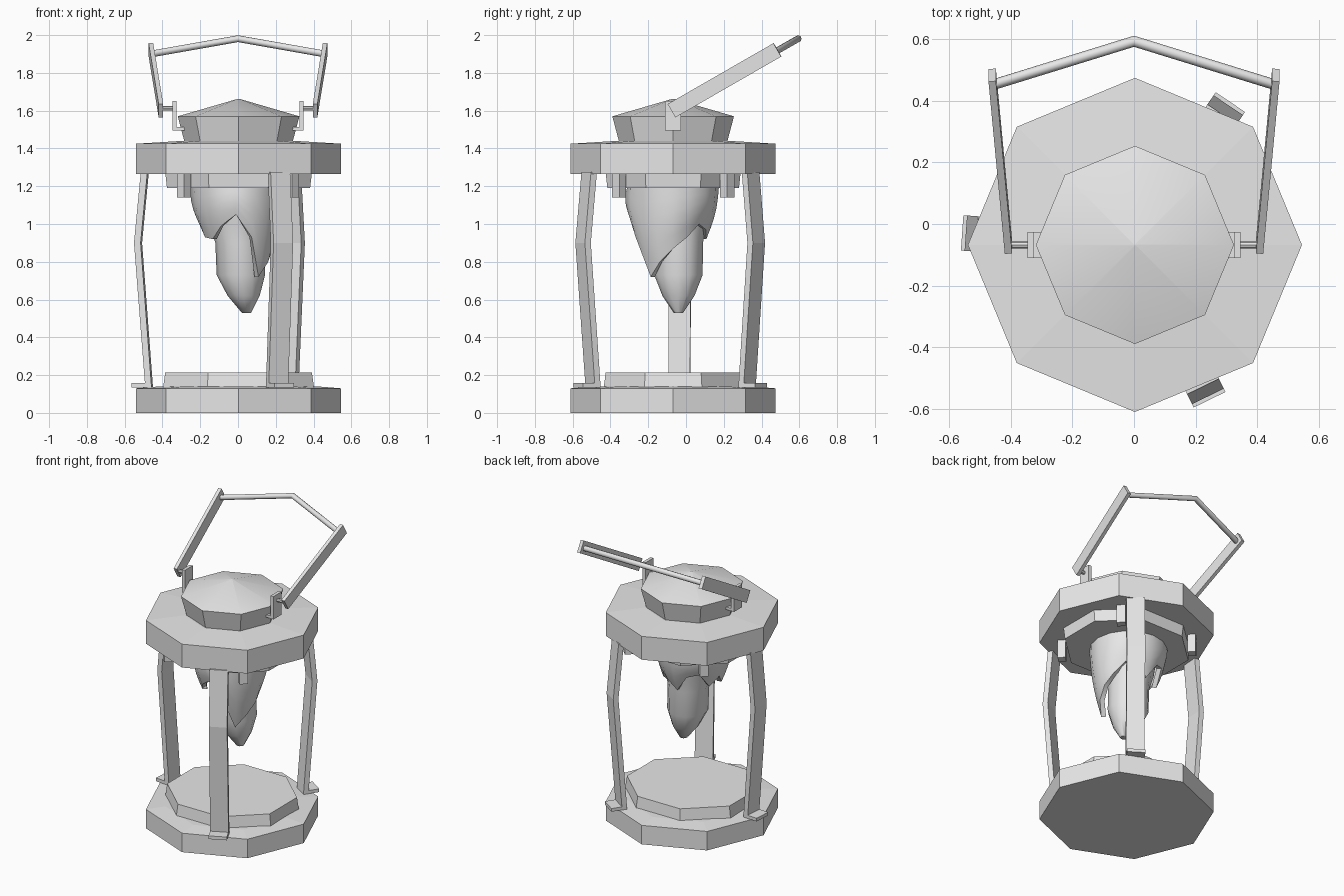
import bpy, bmesh, math
from mathutils import Matrix, Vector

cube = bpy.data.objects.get("Cube")
if cube:
    bpy.data.objects.remove(cube, do_unlink=True)

GREY = (0.8, 0.8, 0.8, 1)
mat = bpy.data.materials.new("plain grey")
mat.use_nodes = True
mat.diffuse_color = GREY
mat.node_tree.nodes["Principled BSDF"].inputs["Base Color"].default_value = GREY

CY = -0.068  # the lantern body's axis in y


def finish(name, bm, smooth=None):
    bmesh.ops.recalc_face_normals(bm, faces=bm.faces)
    mesh = bpy.data.meshes.new(name)
    bm.to_mesh(mesh)
    bm.free()
    mesh.materials.append(mat)
    ob = bpy.data.objects.new(name, mesh)
    bpy.context.collection.objects.link(ob)
    if smooth:
        bpy.ops.object.select_all(action='DESELECT')
        ob.select_set(True)
        bpy.context.view_layer.objects.active = ob
        bpy.ops.object.shade_smooth_by_angle(angle=math.radians(smooth))
    return ob


def loft(name, rings, caps=True, smooth=None):
    """Skin a list of equal-length closed rings."""
    bm = bmesh.new()
    rows = [[bm.verts.new(p) for p in ring] for ring in rings]
    n = len(rows[0])
    for a, b in zip(rows, rows[1:]):
        for i in range(n):
            j = (i + 1) % n
            bm.faces.new((a[i], a[j], b[j], b[i]))
    if caps:
        bm.faces.new(rows[0])
        bm.faces.new(rows[-1])
    return finish(name, bm, smooth)


def circle(rx, ry, z, n=8, turn=0.0, cx=0.003, cy=CY):
    steps = [turn + math.tau * i / n for i in range(n)]
    return [(cx + rx * math.cos(a), cy + ry * math.sin(a), z) for a in steps]


def octagon_stack(name, profile, turn=0.0, squash=1.0, smooth=None):
    return loft(name, [circle(r, r * squash, z, turn=turn) for r, z in profile], smooth=smooth)


def prism(name, outline, width, matrix):
    """Extrude an xz outline evenly along y, then place it."""
    rings = [[matrix @ Vector((u, w, v)) for u, v in outline] for w in (-width / 2, width / 2)]
    return loft(name, rings)


def around(angle):
    return Matrix.Translation((0, CY, 0)) @ Matrix.Rotation(math.radians(angle), 4, 'Z')


def rect(u0, u1, v0, v1):
    return [(u0, v0), (u1, v0), (u1, v1), (u0, v1)]


# Base and top plates with their stepped octagonal tiers
eighth = math.pi / 8
octagon_stack("base_plate", [(0.543, 0), (0.543, 0.13), (0.42, 0.14)])
octagon_stack("base_tier", [(0.433, 0.13), (0.42, 0.215)], eighth, 0.92)
octagon_stack("top_plate", [(0.543, 1.265), (0.543, 1.425), (0.30, 1.44)])
octagon_stack("under_tier", [(0.41, 1.19), (0.42, 1.27)], eighth, 0.92)

# Lid with a shallow pointed roof
octagon_stack("lid", [(0.285, 1.43), (0.322, 1.57), (0.003, 1.663)], smooth=35)

# Three bent strap legs with turned-out feet
leg = [(0.56, 0.135), (0.56, 0.157), (0.49, 0.157), (0.548, 0.9),
       (0.512, 1.275), (0.477, 1.275), (0.513, 0.9), (0.455, 0.135)]
for k, angle in enumerate((176, -64, 56)):
    prism(f"leg_{k + 1}", leg, 0.115, around(angle))

# Four small blocks below the top plate
for k in range(4):
    prism(f"under_block_{k + 1}", rect(0.38, 0.43, 1.14, 1.27), 0.055, around(45 + 90 * k))

# Handle brackets, pins and arms on both sides
bracket = [(0.27, 1.495), (0.347, 1.495), (0.347, 1.652), (0.325, 1.652),
           (0.325, 1.513), (0.27, 1.513)]
for side, angle in (("left", 0), ("right", 180)):
    sx = 1 if side == "left" else -1
    prism(f"{side}_bracket", bracket, 0.085, around(angle))
    rings = []
    for x in (0.335, 0.41):
        rings.append([(sx * x, CY + 0.012 * math.cos(i * math.tau / 8),
                       1.612 + 0.012 * math.sin(i * math.tau / 8)) for i in range(8)])
    loft(f"{side}_pin", rings)

    low, high = Vector((sx * 0.408, -0.076, 1.6)), Vector((sx * 0.461, 0.484, 1.922))
    along = (high - low).normalized()
    across = Vector((1, 0, 0))
    across = (across - along * across.dot(along)).normalized()
    up = along.cross(across)
    corners = rect(-0.012, 0.012, -0.041, 0.041)
    loft(f"{side}_handle_arm", [[p + across * u + up * v for u, v in corners]
                                for p in (low, high)])

# Peaked grip rod joining the arms
grip = []
for x, y, z in ((-0.46, 0.452, 1.9), (0, 0.594, 1.981), (0.46, 0.452, 1.9)):
    grip.append([(x, y + 0.018 * math.cos(i * math.tau / 8),
                  z + 0.018 * math.sin(i * math.tau / 8)) for i in range(8)])
loft("handle_grip", grip, smooth=50)

# Hanging flame: rounded core tapering to a low tip
core = [(0.18, 1.2, 0), (0.15, 1.0, 0), (0.13, 0.9, 0.01), (0.128, 0.73, 0.015),
        (0.085, 0.62, 0.03), (0.025, 0.53, 0.045)]
loft("flame_core", [circle(r, r, z, 12, cx=x, cy=-0.04) for r, z, x in core], smooth=60)

# Outer flame with ragged downward tongues
edge = [0.87, 0.93, 1.0, 0.97, 0.92, 1.03, 1.05, 0.95,
        1.0, 0.93, 0.92, 0.99, 1.05, 0.93, 0.72, 0.8]


def skirt_point(i, t, inset):
    angle = math.tau * i / len(edge)
    z = 1.2 + (edge[i] - 1.2) * t
    r = 0.135 + 0.105 * (z - 0.75) / 0.44 + 0.015 * math.sin(math.pi * t) - inset
    # tongues lean out over the core's long side
    lean = 0.04 * t * max(0, math.cos(angle + math.pi / 4))
    return ((r + lean) * math.cos(angle) - 0.01, CY + (r + lean) * math.sin(angle), z)


rows = [(t / 5, 0) for t in range(6)] + [(1 - t / 5, 0.03) for t in range(6)]
loft("flame_skirt", [[skirt_point(i, t, d) for i in range(len(edge))] for t, d in rows],
     caps=False, smooth=60)
